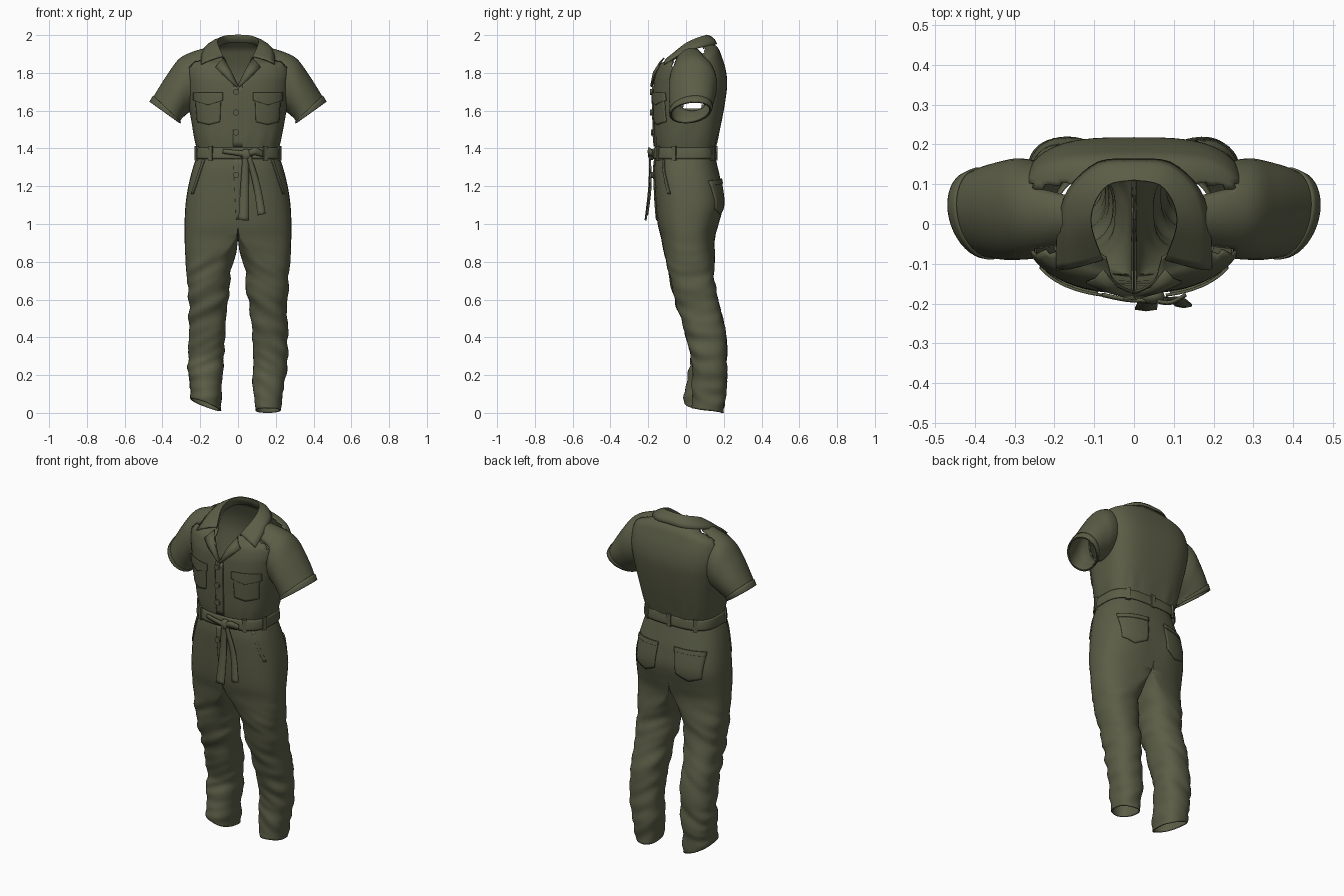
import bpy, bmesh, math
from mathutils import Vector, Matrix, noise
from mathutils.bvhtree import BVHTree

if "Cube" in bpy.data.objects:
    bpy.data.objects.remove(bpy.data.objects["Cube"])

olive = bpy.data.materials.new("olive_cloth")
olive.use_nodes = True
olive.diffuse_color = (0.105, 0.11, 0.062, 1)
bsdf = olive.node_tree.nodes["Principled BSDF"]
bsdf.inputs["Base Color"].default_value = olive.diffuse_color
bsdf.inputs["Roughness"].default_value = 0.9


def finish(name, bm, thick=0.0, offset=0.0):
    bmesh.ops.recalc_face_normals(bm, faces=bm.faces)
    mesh = bpy.data.meshes.new(name)
    bm.to_mesh(mesh)
    mesh.materials.append(olive)
    ob = bpy.data.objects.new(name, mesh)
    bpy.context.collection.objects.link(ob)
    bpy.ops.object.select_all(action='DESELECT')
    ob.select_set(True)
    bpy.context.view_layer.objects.active = ob
    bpy.ops.object.shade_smooth_by_angle(angle=math.radians(45))
    if thick:
        mod = ob.modifiers.new("cloth", 'SOLIDIFY')
        mod.thickness, mod.offset = thick, offset


def spline(rows, k):
    """Catmull-Rom through rows of numbers."""
    out = []
    for i in range(len(rows) - 1):
        a, b, c, d = (rows[min(max(i + j, 0), len(rows) - 1)] for j in (-1, 0, 1, 2))
        for s in range(k):
            t = s / k
            out.append([q + 0.5 * t * (r - p + t * (2*p - 5*q + 4*r - w + t * (3*(q - r) + w - p)))
                        for p, q, r, w in zip(a, b, c, d)])
    return out + [list(rows[-1])]


def loft(rings, closed=True, bm=None):
    bm = bm or bmesh.new()
    rows = [[bm.verts.new(p) for p in ring] for ring in rings]
    n = len(rows[0])
    for a, b in zip(rows, rows[1:]):
        for i in range(n if closed else n - 1):
            j = (i + 1) % n
            bm.faces.new((a[i], a[j], b[j], b[i]))
    return bm


def power(v, p=2.5):
    return math.copysign(abs(v) ** (2 / p), v)


def oval(hx, yf, yb, gap=0.0, n=64):
    """Rounded outline from the centre front, fuller at the back, with an optional front gap."""
    cy, hy = (yf + yb) / 2, (yb - yf) / 2
    out = []
    for i in range(n + 1):
        a = gap + (2 * math.pi - 2 * gap) * i / n
        p = 2.5 if math.cos(a) > 0 else 3.2
        out.append((hx * power(math.sin(a), p), cy - hy * power(math.cos(a), p), a))
    return out


def cut_inside(bm, tree, core):
    """Remove the faces that lie inside another sheet, where core is a point within it."""
    def side_of(p):
        loc, normal, _, _ = tree.find_nearest(p)
        return (p - loc).dot(normal)
    sign = math.copysign(1, side_of(Vector(core)))
    doomed = [f for f in bm.faces if all(abs(v.co.x) > .13 and v.co.z > 1.5
                                         and sign * side_of(v.co) > .001 for v in f.verts)]
    bmesh.ops.delete(bm, geom=doomed, context='FACES')


# Bodice: height, tilt, half width, front, back
bodice_rows = [(1.36, 0, .207, -.156, .147), (1.45, 0, .23, -.168, .168), (1.55, 0, .248, -.172, .19),
               (1.65, 0, .266, -.175, .208), (1.74, 0, .28, -.172, .218), (1.8, .1, .285, -.165, .21),
               (1.86, .2, .275, -.15, .187), (1.888, .25, .235, -.135, .173),
               (1.907, .35, .17, -.12, .15), (1.935, .5, .115, -.1, .115)]
rings = []
for z, tilt, hx, yf, yb in spline(bodice_rows, 5):
    opening = max(0, z + tilt * (yf - .02) - 1.735) * .5
    gap = math.asin(min(.9, opening / hx) ** 1.25)
    gather = max(0, 1 - abs(z - 1.44) / .08) * .006
    rings.append([(x * (1 + gather * math.sin(15 * a)), y * (1 + 3 * gather * math.sin(17 * a)),
                   z + tilt * (y - .02)) for x, y, a in oval(hx, yf, yb, gap)])
bodice = loft(rings, closed=False)
bmesh.ops.remove_doubles(bodice, verts=bodice.verts, dist=1e-4)
bmesh.ops.recalc_face_normals(bodice, faces=bodice.faces)
bodice_tree = BVHTree.FromBMesh(bodice)

# Sleeves: top x, top z, underside x, underside z, front, back, backward lean of the top
sleeve_rows = [(.15, 1.938, .2, 1.63, -.07, .12, 0), (.24, 1.912, .235, 1.605, -.085, .155, 0),
               (.31, 1.876, .268, 1.585, -.09, .165, .005), (.365, 1.805, .285, 1.57, -.09, .158, .012),
               (.42, 1.72, .3, 1.555, -.085, .145, .02), (.465, 1.645, .31, 1.535, -.08, .126, .025)]


def sleeve_ring(row, side, grow=0.0):
    tx, tz, bx, bz, yf, yb, lean = row
    top, low = Vector((tx, lean, tz)), Vector((bx, -lean, bz))
    mid, half = (top + low) / 2, (top - low) / 2
    half *= 1 + grow / half.length
    mid.y, hy = (yf + yb) / 2, (yb - yf) / 2 + grow
    ring = [mid + half * math.cos(a) + Vector((0, hy * math.sin(a), 0))
            for a in (math.tau * i / 40 for i in range(40))]
    return [Vector((side * p.x, p.y, p.z)) for p in ring]


# Sleeves open into the bodice through cut armholes
for side, word in ((1, "left"), (-1, "right")):
    rows = spline(sleeve_rows, 6)
    sleeve = loft([sleeve_ring(r, side) for r in rows])
    bmesh.ops.recalc_face_normals(sleeve, faces=sleeve.faces)
    sleeve_tree = BVHTree.FromBMesh(sleeve)
    cut_inside(sleeve, bodice_tree, (0, .02, 1.55))
    cut_inside(bodice, sleeve_tree, (side * .34, .035, 1.7))
    finish(word + "_sleeve", sleeve, .006, -1)
    finish(word + "_sleeve_hem", loft([sleeve_ring(r, side, .002) for r in rows[-4:]]), .006)
finish("bodice", bodice, .006, -1)

# Trousers: height, inner side, outer side, front, back, how far the halves join
leg_rows = [(1.385, 0, .207, -.156, .147, 1), (1.3, 0, .238, -.168, .168, 1), (1.2, 0, .263, -.165, .19, 1),
            (1.1, 0, .278, -.16, .2, 1), (1, 0, .283, -.15, .175, 1), (.93, 0, .283, -.133, .155, .92),
            (.86, .008, .28, -.118, .15, .55), (.78, .03, .276, -.1, .15, .15),
            (.7, .04, .27, -.08, .15, 0), (.6, .055, .263, -.06, .17, 0),
            (.5, .065, .262, -.028, .195, 0), (.4, .07, .262, 0, .213, 0), (.3, .075, .262, .025, .215, 0),
            (.2, .08, .255, .03, .215, 0), (.1, .083, .24, .03, .212, 0), (0, .088, .225, .035, .2, 0)]
trousers = bmesh.new()
for side in (1, -1):
    rings = []
    for z, xin, xout, yf, yb, join in spline(leg_rows, 6):
        xin, join = max(0, xin), min(1, max(0, join))
        if z > .995:
            xin, join = 0, 1
        cx, rx, cy, hy = (xin + xout) / 2, (xout - xin) / 2, (yf + yb) / 2, (yb - yf) / 2
        hem = max(0, 1 - z / .3)
        cleft = .012 * max(0, 1 - abs(z - 1.08) / .15)
        ring = []
        for i in range(40):
            c, s = math.cos(math.tau * i / 40), math.sin(math.tau * i / 40)
            half = xin + 2 * rx * power(max(0, c)) if c > 1e-6 else xin
            x = join * half + (1 - join) * (cx + rx * power(c, 2.2))
            y = cy + hy * (power(s) if c > -1e-6 or join < 1 else s)
            fold = noise.noise(Vector((x * side * 6, y * 6, z * 19 + x * 11))) * .012 * (1 - join)
            y -= cleft * max(0, s) * math.exp(-(x / .04) ** 2)
            lift = .025 * (1 - s) / 2
            if side < 0:
                outer = (x - xin) / (2 * rx)
                lift += .06 * outer
                x += .025 * hem * outer
                y -= .05 * hem * max(0, -s)
            ring.append((side * max(0, x + c * fold), y + s * fold, max(0, z + hem * lift)))
        rings.append(ring)
    loft(rings, bm=trousers)
walls = [f for f in trousers.faces if all(abs(v.co.x) < 1e-4 and v.co.z > .94 for v in f.verts)]
bmesh.ops.delete(trousers, geom=walls, context='FACES')
bmesh.ops.remove_doubles(trousers, verts=trousers.verts, dist=1e-4)
trousers_tree = BVHTree.FromBMesh(trousers)
finish("trousers", trousers, .006, -1)


def surface(x, z, side=-1, lift=.005):
    """Point just off the cloth, at the front (-1) or the back (1)."""
    tree = bodice_tree if z > 1.37 else trousers_tree
    hit = tree.ray_cast(Vector((x, side * 2, z)), Vector((0, -side, 0)))[0]
    return Vector((x, (hit.y if hit else 0) + side * lift, z))


def patch(name, tl, tr, bl, br, point=0.0, side=-1, lift=.003):
    """Thin cloth plate lying on the garment, with an optional pointed lower edge."""
    grid = []
    for j in range(13):
        v, row = j / 12, []
        for i in range(13):
            u = i / 12
            p = Vector(tl).lerp(tr, u).lerp(Vector(bl).lerp(br, u), v)
            row.append(surface(p.x, p.y - point * v * (1 - abs(2 * u - 1)), side, lift))
        grid.append(row)
    finish(name, loft(grid, closed=False), .007)


# Collar: neck fold and outer edge, from centre back to the collar point
corner = surface(.195, 1.845, lift=.008)
collar_half = [(0, .112, 2, 0, .162, 1.953), (.065, .1, 1.996, .09, .154, 1.95),
               (.102, .05, 1.98, .165, .085, 1.937), (.108, -.01, 1.95, .19, -.01, 1.908),
               (.08, -.09, 1.885, *corner)]
columns = []
for row in spline(collar_half, 4):
    fold, edge = Vector(row[:3]), Vector(row[3:])
    base = fold + Vector((0, 0, -.04))
    out = Vector((edge.x, edge.y - .03, .1)).normalized()
    columns.append([base, fold, fold.lerp(edge, .3) + out * .008, fold.lerp(edge, .65) + out * .009, edge])
mirror = [[Vector((-p.x, p.y, p.z)) for p in col] for col in columns[:0:-1]]
finish("collar", loft(mirror + columns, closed=False), .006)

# Lapels beside the open neck
for side, word in ((1, "left"), (-1, "right")):
    inner = [Vector((0, -.177, 1.735)), Vector((.04, -.161, 1.815)), Vector((.078, -.115, 1.88))]
    outer = [surface(.008, 1.725, lift=.006), surface(.08, 1.79, lift=.006), surface(.12, 1.83, lift=.006)]
    rows = [[a, a.lerp(b, .5) + Vector((0, -.009, 0)), b] for a, b in zip(inner, outer)]
    rows = [[Vector((side * p.x, p.y, p.z)) for p in r] for r in rows]
    finish(word + "_lapel", loft(rows, closed=False), .006)

# Front placket, fly and buttons
patch("placket", (-.025, 1.73), (.025, 1.73), (-.025, 1.41), (.025, 1.41))
patch("fly", (-.025, 1.345), (.025, 1.345), (-.01, 1.02), (.025, 1.05))
for i, z in enumerate((1.7, 1.59, 1.485, 1.26)):
    bm = bmesh.new()
    spin = Matrix.Translation(surface(-.01, z, lift=.01)) @ Matrix.Rotation(math.pi / 2, 4, 'X')
    bmesh.ops.create_cone(bm, cap_ends=True, segments=20, radius1=.016, radius2=.016, depth=.014, matrix=spin)
    finish("button_%d" % (i + 1), bm)

# Pockets on chest, hips and seat
for s, word in ((1, "left"), (-1, "right")):
    patch(word + "_chest_pocket", (s*.09, 1.67), (s*.225, 1.67), (s*.095, 1.54), (s*.215, 1.54), .015)
    patch(word + "_chest_flap", (s*.08, 1.695), (s*.235, 1.695), (s*.08, 1.655), (s*.235, 1.655), .025, lift=.008)
    patch(word + "_hip_pocket_welt", (s*.175, 1.34), (s*.187, 1.34), (s*.235, 1.16), (s*.247, 1.16))
    patch(word + "_seat_pocket", (s*.055, 1.235), (s*.225, 1.225), (s*.07, 1.085), (s*.215, 1.075), .03, side=1)
    patch(word + "_seat_pocket_band", (s*.055, 1.24), (s*.225, 1.23), (s*.055, 1.215), (s*.225, 1.205),
          side=1, lift=.007)

# Belt and its loops
belt = [[(x, y, z) for x, y, a in oval(hx, -hx + .053, hx - .066)[:-1]]
        for z, hx in ((1.345, .225), (1.355, .226), (1.395, .222), (1.405, .219))]
finish("belt", loft(belt), .006)
for i, a in enumerate((35, 75, 145, 180, 215, 285, 325)):
    x, y, _ = oval(.226, -.173, .16, math.radians(a), 1)[0]
    facing = math.atan2(y * 1.7, x)
    bm = bmesh.new()
    bmesh.ops.create_cube(bm, size=1, matrix=Matrix.Translation((x, y, 1.375))
                          @ Matrix.Rotation(facing, 4, 'Z') @ Matrix.Diagonal((.012, .025, .075, 1)))
    finish("belt_loop_%d" % (i + 1), bm)

# Tied knot with two hanging tails and a short loop
bm = bmesh.new()
bmesh.ops.create_uvsphere(bm, u_segments=20, v_segments=12, radius=1,
                          matrix=Matrix.Translation((.045, -.182, 1.368)) @ Matrix.Diagonal((.032, .02, .03, 1)))
finish("belt_knot", bm)
ribbons = {
    "long_tail": [(.04, -.188, 1.365, .03), (.036, -.192, 1.2, .045), (.03, -.212, 1.02, .055)],
    "short_tail": [(.055, -.19, 1.365, .025), (.1, -.186, 1.2, .036), (.125, -.204, 1.05, .042)],
    "sash_end": [(-.08, -.176, 1.385, .022), (-.02, -.188, 1.378, .026), (.04, -.192, 1.37, .03)],
    "bow_loop": [(.05, -.19, 1.37, .025), (.09, -.196, 1.385, .04), (.13, -.176, 1.37, .03)]}
for name, path in ribbons.items():
    run = Vector(path[-1][:3]) - Vector(path[0][:3])
    across = run.cross(Vector((0, 1, 0))).normalized()
    rows = []
    for x, y, z, w in spline(path, 6):
        c = Vector((x, y, z))
        rows.append([c - across * w / 2, c + Vector((0, -.004, 0)), c + across * w / 2])
    finish(name, loft(rows, closed=False), .007)
